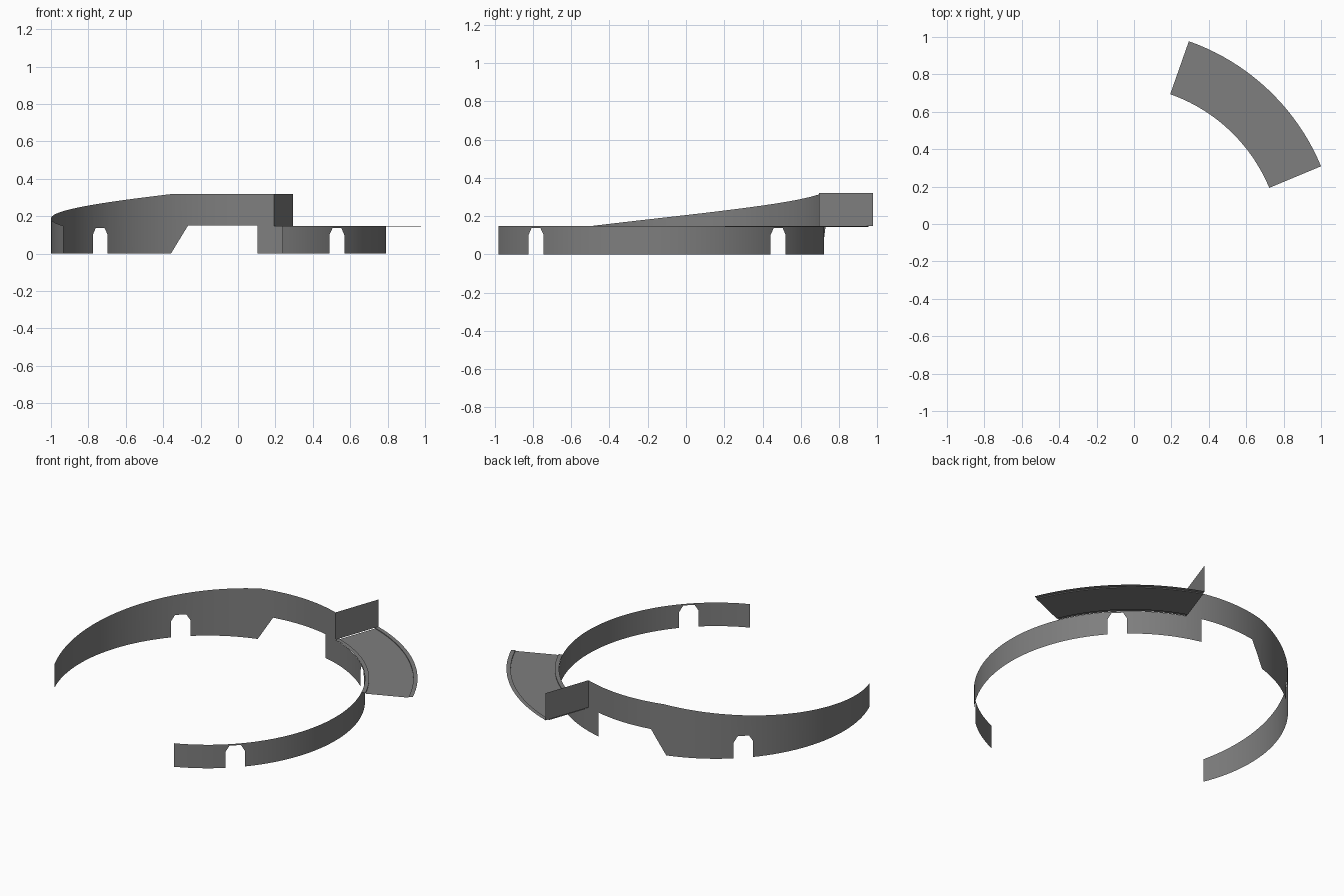
import bpy, bmesh
from math import cos, sin, radians, ceil

if "Cube" in bpy.data.objects:
    bpy.data.objects.remove(bpy.data.objects["Cube"])

CX, CY = -0.104, -0.151          # shared centre of all arcs
R_WALL, R_OUT = 0.896, 1.196     # wall radius, shelf outer radius
A0, A1 = 70.6, 22.6              # shelf start and end angle
STEP = 2.5

# Dark grey for every part
grey = bpy.data.materials.new("dark_grey")
grey.diffuse_color = (0.21, 0.21, 0.21, 1)
grey.use_nodes = True
grey.node_tree.nodes["Principled BSDF"].inputs["Base Color"].default_value = grey.diffuse_color


def pt(r, a, z):
    return (CX + r * cos(radians(a)), CY + r * sin(radians(a)), z)


def finish(name, bm):
    bmesh.ops.remove_doubles(bm, verts=bm.verts, dist=1e-5)
    me = bpy.data.meshes.new(name)
    bm.to_mesh(me)
    bm.free()
    me.materials.append(grey)
    ob = bpy.data.objects.new(name, me)
    bpy.context.collection.objects.link(ob)
    bpy.ops.object.select_all(action='DESELECT')
    ob.select_set(True)
    bpy.context.view_layer.objects.active = ob
    bpy.ops.object.shade_smooth_by_angle(angle=radians(30))
    return ob


def value(keys, a, b):
    """Heights of a stepped profile at both ends of the span a -> b (angles fall)."""
    m = (a + b) / 2
    for (p, zp), (q, zq) in zip(keys, keys[1:]):
        if p > m > q:
            return [zp + (zq - zp) * (p - t) / (p - q) for t in (a, b)]


def arched(c):
    """Lower edge keys of one doorway notch centred at angle c."""
    return [(c + 3.6, 0), (c + 3.6, 0.1), (c + 2.1, 0.138),
            (c - 2.1, 0.138), (c - 3.6, 0.1), (c - 3.6, 0)]


def curved_wall(name, low, high):
    bm = bmesh.new()
    marks = sorted({k[0] for k in low + high}, reverse=True)
    for a, b in zip(marks, marks[1:]):
        n = ceil((a - b) / STEP)
        for i in range(n):
            s, t = a + (b - a) * i / n, a + (b - a) * (i + 1) / n
            l0, l1 = value(low, s, t)
            h0, h1 = value(high, s, t)
            quad = [pt(R_WALL, s, l0), pt(R_WALL, s, h0),
                    pt(R_WALL, t, h1), pt(R_WALL, t, l1)]
            bm.faces.new([bm.verts.new(v) for v in quad])
    return finish(name, bm)


# Open ring wall: three notches, a wide slanted opening and a ramped top edge
low_edge = ([(202.5, 0)] + arched(135)
            + [(106.5, 0), (100.5, 0.15), (76.6, 0.15), (76.6, 0)]
            + arched(45) + arched(-45) + [(-67.5, 0)])
top_edge = [(202.5, 0.148), (105.5, 0.32), (A0, 0.32), (A0, 0.148), (-67.5, 0.148)]
curved_wall("ring_wall", low_edge, top_edge)

# Curved shelf with a slightly recessed floor between two rims
section = [(R_WALL, 0.149), (0.92, 0.149), (0.92, 0.144),
           (1.172, 0.144), (1.172, 0.149), (R_OUT, 0.149)]
bm = bmesh.new()
n = 20
rows = [[bm.verts.new(pt(r, A0 + (A1 - A0) * i / n, z)) for r, z in section]
        for i in range(n + 1)]
for p, q in zip(rows, rows[1:]):
    for j in range(len(section) - 1):
        bm.faces.new((p[j], q[j], q[j + 1], p[j + 1]))
bmesh.ops.recalc_face_normals(bm, faces=bm.faces)
bm.normal_update()
if sum(f.normal.z for f in bm.faces) < 0:
    bmesh.ops.reverse_faces(bm, faces=bm.faces)
finish("curved_shelf", bm)

# Upright radial panel at the end of the ramp
bm = bmesh.new()
bm.faces.new([bm.verts.new(pt(r, A0, z)) for r, z in
              ((R_WALL, 0.149), (R_OUT, 0.149), (R_OUT, 0.32), (R_WALL, 0.32))])
finish("end_panel", bm)
